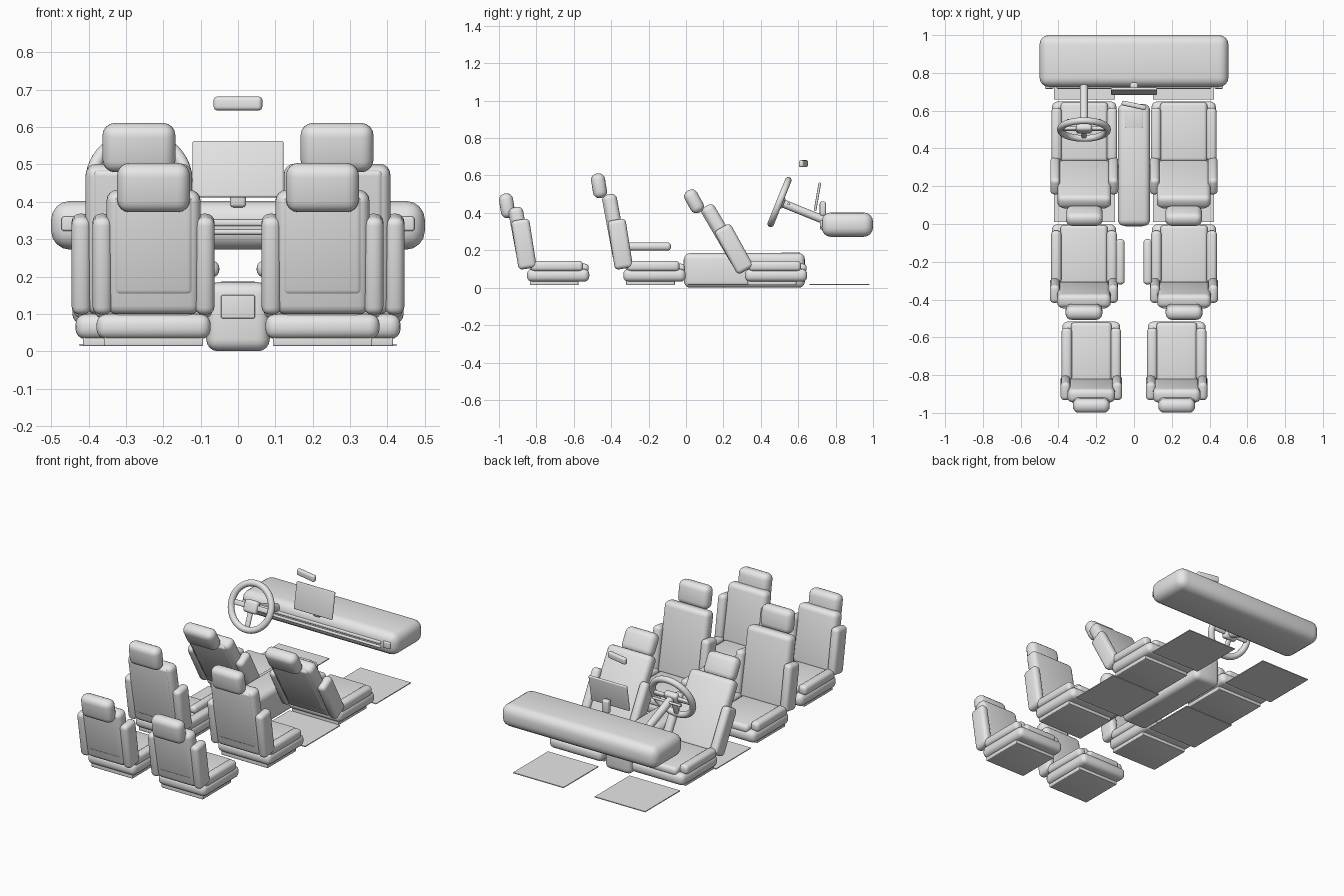
import bpy, bmesh, math
from mathutils import Vector, Matrix

if "Cube" in bpy.data.objects:
    bpy.data.objects.remove(bpy.data.objects["Cube"])

grey = bpy.data.materials.new("plain_grey")
grey.diffuse_color = (0.8, 0.8, 0.8, 1)
grey.use_nodes = True
grey.node_tree.nodes["Principled BSDF"].inputs["Base Color"].default_value = grey.diffuse_color


def finish(bm, name, matrix):
    """Turn a bmesh into a smooth-shaded object placed by matrix."""
    bmesh.ops.recalc_face_normals(bm, faces=bm.faces)
    me = bpy.data.meshes.new(name)
    bm.to_mesh(me)
    bm.free()
    me.transform(matrix)
    me.materials.append(grey)
    ob = bpy.data.objects.new(name, me)
    bpy.context.collection.objects.link(ob)
    bpy.context.view_layer.objects.active = ob
    ob.select_set(True)
    bpy.ops.object.shade_smooth_by_angle(angle=math.radians(35))
    ob.select_set(False)
    return ob


def rot(deg, axis='X'):
    return Matrix.Rotation(math.radians(deg), 4, axis)


def box(name, centre, size, bevel=0.0, tilt=0, parent=Matrix(), axis='X', segs=4):
    """Rounded box, tilted about its own centre."""
    bm = bmesh.new()
    bmesh.ops.create_cube(bm, size=1)
    bmesh.ops.scale(bm, vec=size, verts=bm.verts)
    if bevel:
        bmesh.ops.bevel(bm, geom=bm.edges[:], offset=bevel, segments=segs,
                        profile=0.5, affect='EDGES')
    return finish(bm, name, parent @ Matrix.Translation(centre) @ rot(tilt, axis))


def span(name, x, y, z, bevel=0.0, parent=Matrix()):
    """Rounded box given by its extents."""
    lims = (x, y, z)
    return box(name, [(a + b) / 2 for a, b in lims], [b - a for a, b in lims],
               bevel, parent=parent)


def cylinder(name, radius, depth, matrix, radius2=None):
    bm = bmesh.new()
    bmesh.ops.create_cone(bm, cap_ends=True, segments=24, radius1=radius,
                          radius2=radius2 or radius, depth=depth)
    return finish(bm, name, matrix)


def torus(name, major, minor, matrix, n=48, m=14):
    bm = bmesh.new()
    rings = []
    for i in range(n):
        a = 2 * math.pi * i / n
        ring = []
        for j in range(m):
            b = 2 * math.pi * j / m
            r = major + minor * math.cos(b)
            ring.append(bm.verts.new((r * math.cos(a), r * math.sin(a), minor * math.sin(b))))
        rings.append(ring)
    for i in range(n):
        p, q = rings[i], rings[(i + 1) % n]
        for j in range(m):
            k = (j + 1) % m
            bm.faces.new((p[j], q[j], q[k], p[k]))
    return finish(bm, name, matrix)


def seat(label, cx, hinge_y, half, back_top, head, recline=0):
    """Seat with cushion, bolsters, back and headrest around a hinge line."""
    base = Matrix.Translation((cx, hinge_y, 0))
    hinge = base @ Matrix.Translation((0, 0, 0.10)) @ rot(recline)
    c = half - 0.01
    # cushion
    span(label + "_seat_plate", (-c + .02, c - .02), (-.02, .24), (.014, .04), 0.004, base)
    span(label + "_seat_base", (-c, c), (-.035, .298), (.032, .10), 0.028, base)
    span(label + "_seat_cushion", (-c + .045, c - .045), (-.02, .295), (.08, .128), 0.02, base)
    # back
    ln = back_top + 0.005
    box(label + "_seat_back", (0, -0.012 - ln * 0.105 - .02, ln / 2 - .002),
        (2 * half - 0.075, 0.075, ln), 0.028, 10.5, hinge)
    box(label + "_back_panel", (0, -0.012 - ln * 0.11 - .029, ln / 2 + .02),
        (2 * half - 0.115, 0.07, ln - .065), 0.015, 10.5, hinge)
    # side bolsters
    for s in (-1, 1):
        span(label + "_cushion_bolster",
             sorted((s * (c - .05), s * (c + .004))), (-.015, .265), (.088, .143), 0.02, base)
        box(label + "_back_bolster", (s * (half - .026), -0.052, 0.133),
            (0.052, 0.098, 0.265), 0.022, 9, hinge)
    # headrest
    box(label + "_headrest", (0, *head), (0.195, 0.075, 0.132), 0.033, 9, hinge)


for s in (-1, 1):
    seat("front", s * .263, .35, .18, .40, (-.165, .445), 20)
    seat("middle", s * .265, -.30, .18, .40, (-.165, .445))
    seat("rear", s * .226, -.815, .163, .33, (-.142, .338))
    # middle row armrests
    span("armrest", sorted((s * .05, s * .096)), (-.32, -.08), (.198, .242), 0.019)
    # floor mats
    for y in ((.66, .98), (.01, .33)):
        span("floor_mat", sorted((s * .10, s * .424)), y, (.014, .019))
    # dashboard end vents
    span("dash_vent", sorted((s * .425, s * .472)), (.716, .73), (.322, .36), 0.006)

# centre console with tray and rear panel
span("console", (-.085, .085), (-.01, .635), (0, .185), 0.032)
span("console_tray", (-.045, .045), (.51, .61), (.18, .188), 0.003)
span("console_rear_panel", (-.045, .045), (-.014, -.006), (.088, .15), 0.003)

# dashboard with trim strips
span("dashboard", (-.5, .5), (.725, 1.0), (.272, .402), 0.05)
span("dash_upper_trim", (-.41, .41), (.716, .74), (.335, .352), 0.006)
span("dash_lower_trim", (-.41, .41), (.716, .74), (.312, .326), 0.006)

# centre screen with mount
box("screen", (0, .703, .487), (.244, .014, .153), 0.005, -10)
span("screen_mount", (-.022, .022), (.715, .748), (.385, .46), 0.01)

# rear-view mirror
box("mirror", (0, .628, .663), (.132, .026, .037), 0.01, -12, axis='Z')

# steering wheel, local z points at the driver
wheel = Matrix.Translation((-.265, .50, .458)) @ rot(68)
torus("steering_rim", 0.125, 0.018, wheel)
box("steering_hub", (0, 0, -.005), (.085, .07, .04), 0.016, parent=wheel)
for s in (-1, 1):
    box("steering_spoke", (s * .075, 0, -.005), (.09, .028, .018), 0.007, parent=wheel)
box("steering_lower_spoke", (0, -.075, -.005), (.028, .09, .018), 0.007, parent=wheel)
cylinder("steering_column", .022, .25, wheel @ Matrix.Translation((0, 0, -.145)))
# control stalks
for s in (-1, 1):
    cylinder("control_stalk", .007, .08,
             wheel @ Matrix.Translation((s * .05, .01, -.05)) @ rot(90, 'Y'))
